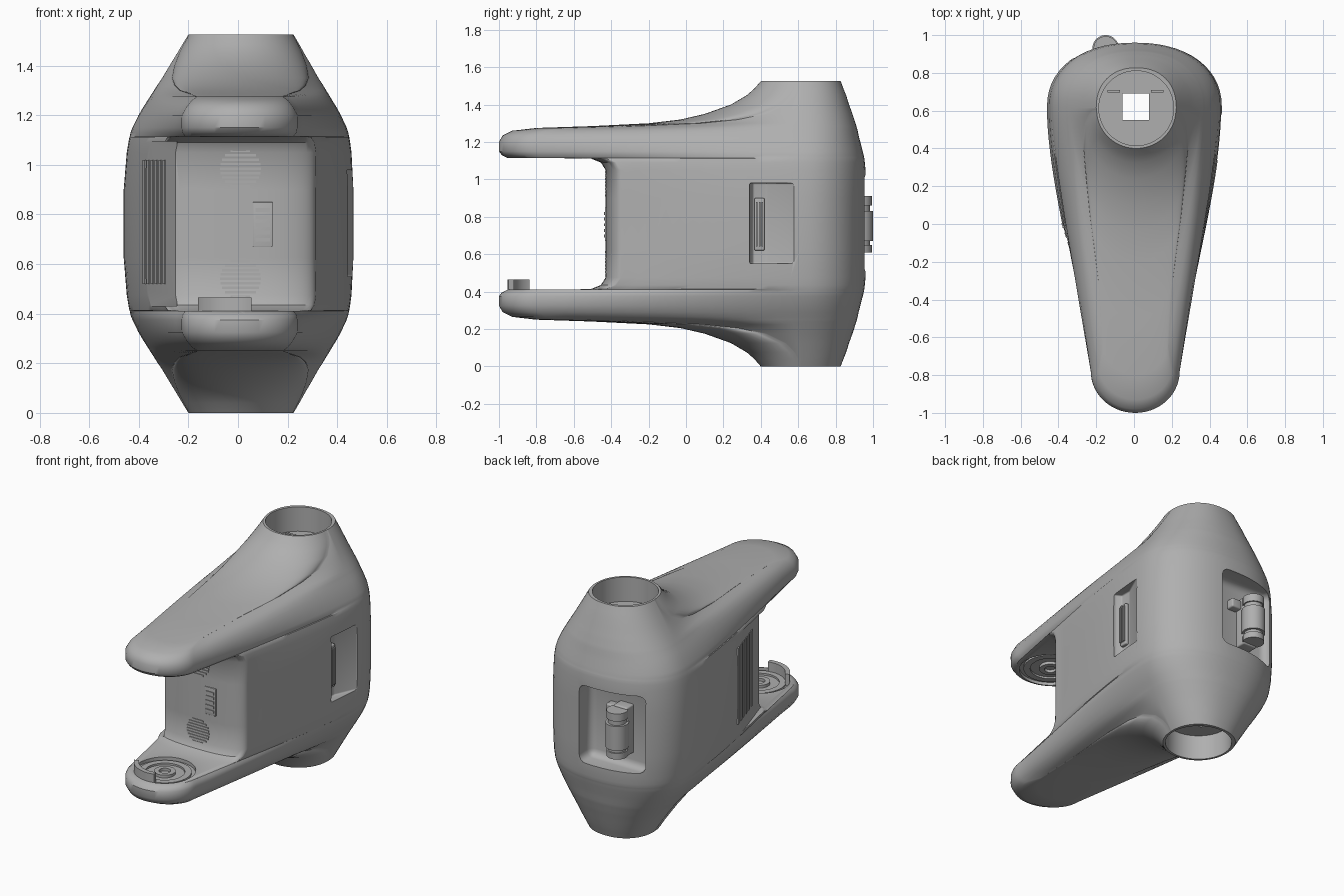
import bpy, bmesh, math
from mathutils import Vector

if "Cube" in bpy.data.objects:
    bpy.data.objects.remove(bpy.data.objects["Cube"])

H = 1.525
MID = H / 2


def material(name, v):
    m = bpy.data.materials.new(name)
    m.use_nodes = True
    m.diffuse_color = (v, v, v, 1)
    m.node_tree.nodes["Principled BSDF"].inputs["Base Color"].default_value = (v, v, v, 1)
    return m


GREY = material("neutral grey", 0.43)


def finish(name, bm, angle=35):
    bmesh.ops.recalc_face_normals(bm, faces=bm.faces)
    me = bpy.data.meshes.new(name)
    bm.to_mesh(me)
    bm.free()
    me.materials.append(GREY)
    ob = bpy.data.objects.new(name, me)
    bpy.context.collection.objects.link(ob)
    smooth(ob, angle)
    return ob


def smooth(ob, angle=35):
    bpy.ops.object.select_all(action='DESELECT')
    bpy.context.view_layer.objects.active = ob
    ob.select_set(True)
    bpy.ops.object.shade_smooth_by_angle(angle=math.radians(angle))


def prism(name, pts, z0, z1, bevel=0.0):
    bm = bmesh.new()
    f = bm.faces.new([bm.verts.new((x, y, z0)) for x, y in pts])
    ext = bmesh.ops.extrude_face_region(bm, geom=[f])["geom"]
    bmesh.ops.translate(bm, verts=[v for v in ext if isinstance(v, bmesh.types.BMVert)],
                        vec=(0, 0, z1 - z0))
    if bevel:
        bmesh.ops.bevel(bm, geom=bm.edges[:], offset=bevel, segments=4, affect='EDGES', profile=0.5)
    return finish(name, bm)


def box(name, x, y, z, bevel=0.0):
    return prism(name, [(x[0], y[0]), (x[1], y[0]), (x[1], y[1]), (x[0], y[1])], z[0], z[1], bevel)


def arc(cx, cy, r, a0=0, a1=360, n=48):
    return [(cx + r * math.cos(math.radians(a0 + (a1 - a0) * i / n)),
             cy + r * math.sin(math.radians(a0 + (a1 - a0) * i / n))) for i in range(n + (a1 - a0 < 360))]


def disc(name, cx, cy, r, z0, z1):
    return prism(name, arc(cx, cy, r), z0, z1)


def band(name, cx, cy, r0, r1, z0, z1, a0, a1):
    return prism(name, arc(cx, cy, r1, a0, a1) + arc(cx, cy, r0, a0, a1)[::-1], z0, z1)


def cut(ob, cutter):
    mod = ob.modifiers.new("cut", 'BOOLEAN')
    mod.operation, mod.solver, mod.object = 'DIFFERENCE', 'EXACT', cutter
    bpy.context.view_layer.objects.active = ob
    bpy.ops.object.modifier_apply(modifier=mod.name)
    bpy.data.objects.remove(cutter)


def ring(z, hw, yb, r, dn, yf, p, n=14):
    """Teardrop outline: blunt back, tapering sides, rounded nose."""
    yc = 0.615
    half = []
    for i in range(n + 1):
        a = math.pi / 2 * i / n
        half.append(Vector((hw * math.sin(a) ** 0.9, yc + (yb - yc) * math.cos(a) ** 0.9)))
    a0, a3 = half[-1], Vector((r, yf + dn))
    a1 = a0 - Vector((0, min(0.25, 0.3 * (yc - a3.y))))
    a2 = a3 + (a1 - a3) * 0.5
    for i in range(1, n + 1):
        t = i / n
        s = 1 - t
        half.append(a0 * s**3 + a1 * 3 * s * s * t + a2 * 3 * s * t * t + a3 * t**3)
    for i in range(1, n + 1):
        a = math.pi / 2 * i / n
        c, s = max(math.cos(a), 0), math.sin(a)
        half.append(Vector((r * c ** (2 / p), yf + dn - dn * s ** (2 / p))))
    half[0].x = half[-1].x = 0
    pts = half + [Vector((-q.x, q.y)) for q in half[-2:0:-1]]
    shift = NECK_X * (z - MID) / MID
    return [(q.x + shift, q.y, z) for q in pts]


# Upper half sections: height, half width, back, nose radius, nose depth, nose tip, squareness
NECK_X = .012
SECTIONS = [
    (H, .212, .827, .21, .205, .4, 2),
    (1.485, .236, .842, .232, .235, .365, 2),
    (1.45, .256, .856, .249, .255, .325, 2),
    (1.4, .286, .872, .268, .29, .24, 2),
    (1.35, .315, .89, .277, .32, .1, 2),
    (1.32, .335, .9, .264, .31, -.03, 2),
    (1.3, .347, .906, .243, .28, -.2, 2),
    (1.285, .357, .911, .2, .24, -.5, 2),
    (1.275, .363, .914, .175, .18, -.8, 2),
    (1.26, .372, .918, .195, .18, -.93, 2),
    (1.235, .388, .923, .215, .2, -.98, 2),
    (1.2, .408, .932, .235, .22, -1, 2),
    (1.15, .432, .945, .235, .22, -1, 2),
    (1.13, .439, .95, .231, .215, -.985, 2),
    (1.115, .442, .953, .22, .2, -.955, 2),
    (1.112, .443, .954, .29, .1, -.51, 2.5),
    (1.09, .447, .956, .305, .1, -.455, 2.5),
    (1.05, .453, .96, .312, .1, -.43, 2.5),
    (.9, .463, .96, .312, .1, -.43, 2.5),
]

# Main C-shaped body
bm = bmesh.new()
rings = [ring(*s) for s in SECTIONS]
rings += [[(x, y, H - z) for x, y, z in rg] for rg in rings[::-1]]
rows = [[bm.verts.new(p) for p in rg] for rg in rings]
for a, b in zip(rows, rows[1:]):
    for i in range(len(a)):
        j = (i + 1) % len(a)
        bm.faces.new((a[i], a[j], b[j], b[i]))
bm.faces.new(rows[0])
bm.faces.new(rows[-1][::-1])
body = finish("body_shell", bm)

# Openings: end sockets, cable shaft, rear window, side grip, flat side wall, arm sockets
ARM_X, ARM_Y = .006, -.77
for z0, z1 in ((H - .16, H + .1), (-.1, .16)):
    cut(body, disc("end_socket", NECK_X, .613, .198, z0, z1))
cut(body, box("shaft", (-.06, .08), (.55, .69), (-.2, H + .2)))
cut(body, box("rear_window", (-.32, .11), (.83, 1.2), (.51, 1.02), .045))
cut(body, prism("side_grip", [(.395, .36), (.395, .43), (.462, .58), (.6, .58), (.6, .34), (.43, .34)],
                .55, .98, .008))
cut(body, prism("side_flat", [(-.245, -.6), (-.245, -.42), (-.405, .08), (-.7, .08), (-.7, -.6)], .43, H - .43))
for z0, z1 in ((.39, .5), (H - .5, H - .39)):
    cut(body, disc("arm_socket", ARM_X, ARM_Y, .185, z0, z1))
smooth(body, 40)

# Arm socket rings and hubs
for tag, s in (("lower", 1), ("upper", -1)):
    def zz(z):
        return z if s > 0 else H - z
    for part, r0, r1, top in (("outer_ring", .12, .16, .402), ("hub", .035, .065, .408)):
        lo, hi = sorted((zz(.38), zz(top)))
        ob = disc(f"{tag}_arm_{part}", ARM_X, ARM_Y, r1, lo, hi)
        cut(ob, disc("bore", ARM_X, ARM_Y, r0, lo + (.01 if s > 0 else -.05), hi + (.05 if s > 0 else -.01)))
        smooth(ob)

# Curved stop on the lower arm
band("arm_stop", ARM_X, ARM_Y, .155, .185, .385, .465, 205, 285)

# Front panel speaker grilles
for tag, z in (("lower", .54), ("upper", .985)):
    for i in range(-4, 5):
        w = math.sqrt(.082**2 - (i * .018)**2)
        box(f"{tag}_grille_bar_{i + 5}", (.01 - w, .01 + w), (-.434, -.415), (z + i * .018 - .005, z + i * .018 + .005))

# Front connector with slats
box("connector_frame", (.06, .14), (-.433, -.41), (.67, .85), .003)
for i in range(5):
    box(f"connector_slat_{i + 1}", (.07, .13), (-.438, -.42), (.69 + i * .03, .705 + i * .03))

# Vent slats on the flat side wall
for i in range(6):
    t0 = .3 + i * .1
    p, q = Vector((-.245, -.42)), Vector((-.405, .08))
    a, b = p.lerp(q, t0), p.lerp(q, t0 + .05)
    n = Vector((-.95, -.3)) * .004
    prism(f"side_vent_{i + 1}", [a + n, b + n, b - n, a - n], .52, 1.02)

# Side grip handle
box("grip_frame", (.38, .415), (.365, .42), (.62, .9), .008)
for i in range(3):
    box(f"grip_rib_{i + 1}", (.4, .425), (.373 + i * .016, .381 + i * .016), (.64, .88))

# Motor in the rear window
MX, MY = -.15, .93
for part, r, z0, z1 in (("core", .055, .63, .89), ("barrel", .07, .67, .83),
                        ("lower_collar", .064, .61, .65), ("upper_collar", .064, .86, .91)):
    disc(f"motor_{part}", MX, MY, r, z0, z1)
box("motor_bracket", (-.2, -.1), (.81, .9), (.6, .92), .01)
box("motor_arm", (-.1, -.03), (.81, .88), (.84, .9), .01)

# Key tabs inside the upper socket
for x in (-.14, .09):
    box("socket_key", (x, x + .065), (.695, .71), (H - .165, H - .15))
